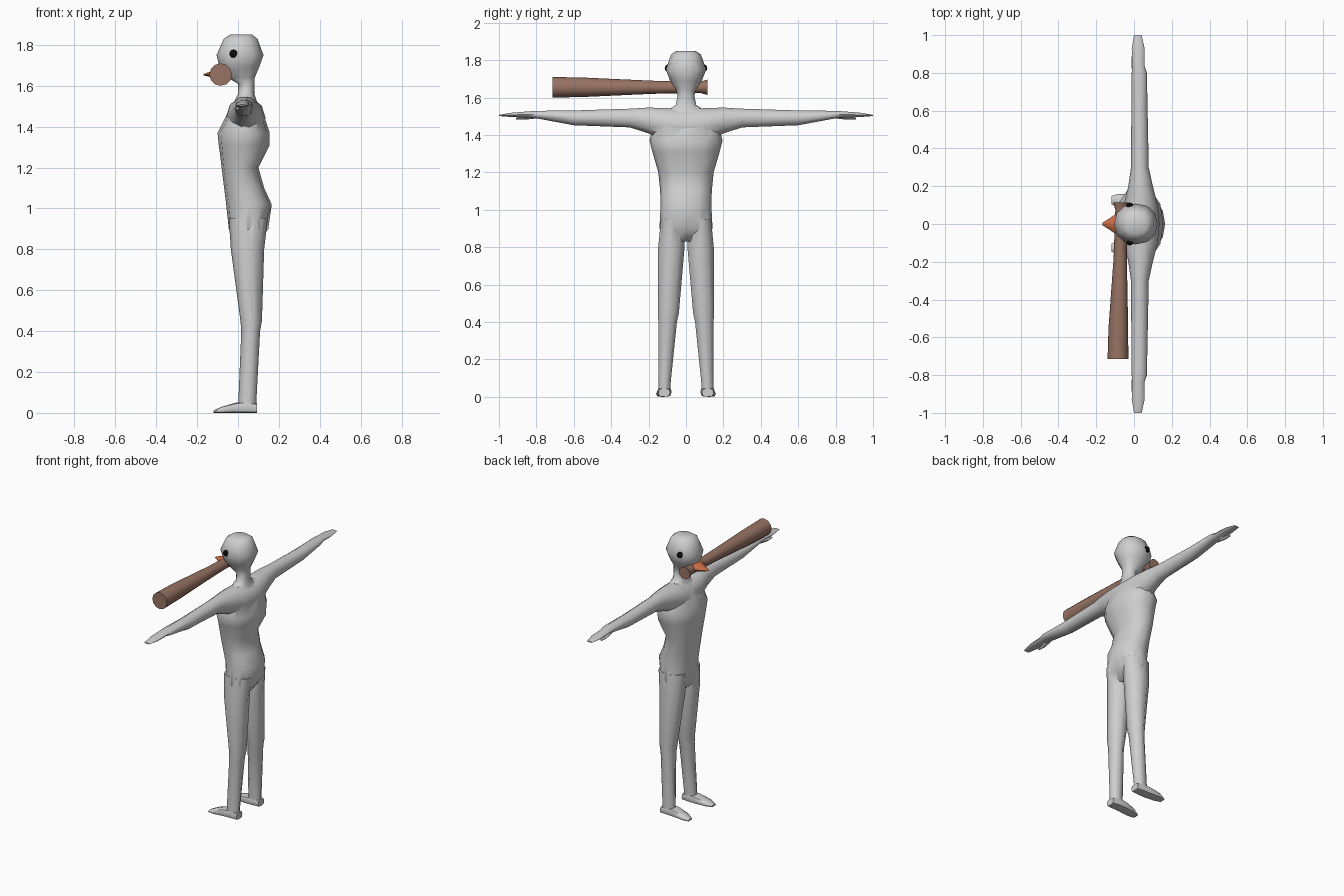
import bpy, bmesh, math
from mathutils import Vector

if "Cube" in bpy.data.objects:
    bpy.data.objects.remove(bpy.data.objects["Cube"])


def material(name, rgb):
    m = bpy.data.materials.new(name)
    m.diffuse_color = (*rgb, 1)
    m.use_nodes = True
    m.node_tree.nodes["Principled BSDF"].inputs["Base Color"].default_value = m.diffuse_color
    return m


GREY = material("light grey", (0.62, 0.62, 0.62))
BROWN = material("wood brown", (0.31, 0.17, 0.125))
ORANGE = material("beak orange", (0.60, 0.15, 0.06))
BLACK = material("eye black", (0.004, 0.004, 0.004))


def loft(name, mat, axis, sections, sides=12, power=1.0, angle=60):
    """Skin rings (pos, a_min, a_max, b_min, b_max) along an axis."""
    bm = bmesh.new()
    rings = []
    for pos, a0, a1, b0, b1 in sections:
        ring = []
        for i in range(sides):
            t = 2 * math.pi * i / sides
            c, s = math.cos(t), math.sin(t)
            c = math.copysign(abs(c) ** power, c)
            s = math.copysign(abs(s) ** power, s)
            a = (a0 + a1) / 2 + (a1 - a0) / 2 * c
            b = (b0 + b1) / 2 + (b1 - b0) / 2 * s
            co = {"x": (pos, a, b), "y": (a, pos, b), "z": (a, b, pos)}[axis]
            ring.append(bm.verts.new(co))
        rings.append(ring)
    for r0, r1 in zip(rings, rings[1:]):
        for i in range(sides):
            j = (i + 1) % sides
            bm.faces.new((r0[i], r0[j], r1[j], r1[i]))
    bm.faces.new(rings[0])
    bm.faces.new(rings[-1])
    bmesh.ops.recalc_face_normals(bm, faces=bm.faces)
    return finish(name, mat, bm, angle)


def finish(name, mat, bm, angle):
    me = bpy.data.meshes.new(name)
    bm.to_mesh(me)
    bm.free()
    me.materials.append(mat)
    ob = bpy.data.objects.new(name, me)
    bpy.context.collection.objects.link(ob)
    smooth(ob, angle)
    return ob


def smooth(ob, angle):
    bpy.ops.object.select_all(action="DESELECT")
    ob.select_set(True)
    bpy.context.view_layer.objects.active = ob
    bpy.ops.object.shade_smooth_by_angle(angle=math.radians(angle))


# Torso, neck and head: z, front x, back x, then half width
trunk = [
    (0.83, -0.02, 0.10, 0.06), (0.90, -0.045, 0.148, 0.142),
    (1.02, -0.058, 0.165, 0.136), (1.10, -0.068, 0.128, 0.138),
    (1.20, -0.080, 0.100, 0.148), (1.31, -0.094, 0.155, 0.180),
    (1.37, -0.100, 0.155, 0.195), (1.46, -0.055, 0.125, 0.175),
    (1.53, -0.015, 0.090, 0.100), (1.56, 0.000, 0.080, 0.055),
    (1.61, 0.000, 0.080, 0.045), (1.64, -0.050, 0.082, 0.053),
    (1.69, -0.090, 0.103, 0.085), (1.75, -0.105, 0.125, 0.108),
    (1.83, -0.070, 0.095, 0.080), (1.85, -0.040, 0.070, 0.050),
]
body = loft("body", GREY, "z", [(z, f, b, -w, w) for z, f, b, w in trunk], power=0.9)

# Both arms as one span through the shoulders: y, x range, z range
arm = [
    (0.0, -0.06, 0.135, 1.34, 1.545), (0.10, -0.055, 0.125, 1.36, 1.548),
    (0.20, -0.030, 0.100, 1.405, 1.55), (0.30, -0.016, 0.078, 1.438, 1.543),
    (0.60, -0.014, 0.072, 1.45, 1.533), (0.80, -0.012, 0.068, 1.488, 1.53),
    (0.84, -0.010, 0.055, 1.492, 1.527), (0.93, -0.012, 0.056, 1.495, 1.52),
    (1.0, 0.0, 0.040, 1.501, 1.508),
]
span = [(-y, *r) for y, *r in reversed(arm[1:])] + arm
parts = [loft("arms", GREY, "y", span, sides=10)]

# Legs, feet and thumbs: inner y to outer y, mirrored by side
leg = [
    (0.95, -0.045, 0.145, 0.012, 0.137), (0.80, -0.035, 0.128, 0.004, 0.152),
    (0.45, 0.012, 0.117, 0.035, 0.153), (0.40, 0.016, 0.108, 0.046, 0.150),
    (0.06, 0.002, 0.090, 0.082, 0.148), (0.02, 0.004, 0.088, 0.080, 0.150),
]
foot = [
    (0.092, 0.085, 0.148, 0.0, 0.045), (0.04, 0.077, 0.153, 0.0, 0.055),
    (-0.01, 0.077, 0.155, 0.0, 0.05), (-0.08, 0.086, 0.160, 0.0, 0.03),
    (-0.12, 0.105, 0.148, 0.0, 0.012),
]
for side, s in (("left", -1), ("right", 1)):
    def flip(a, b):
        return (a, b) if s > 0 else (-b, -a)
    parts.append(loft(side + "_leg", GREY, "z",
                      [(z, f, b, *flip(i, o)) for z, f, b, i, o in leg], sides=10))
    parts.append(loft(side + "_foot", GREY, "x",
                      [(x, *flip(i, o), lo, hi) for x, i, o, lo, hi in foot],
                      sides=8, power=0.6, angle=50))
    parts.append(loft(side + "_thumb", GREY, "y",
                      [(s * y, *r) for y, *r in [
                          (0.79, -0.010, 0.020, 1.488, 1.515),
                          (0.86, -0.014, 0.012, 1.480, 1.503),
                          (0.91, -0.010, 0.004, 1.482, 1.494)]], sides=6))

# Weld the limbs onto the body
for part in parts:
    mod = body.modifiers.new(part.name, "BOOLEAN")
    mod.operation, mod.solver, mod.object = "UNION", "EXACT", part
deps = bpy.context.evaluated_depsgraph_get()
body_mesh = bpy.data.meshes.new_from_object(body.evaluated_get(deps))
body.modifiers.clear()
body.data = body_mesh
for part in parts:
    bpy.data.objects.remove(part)
smooth(body, 60)

# Bat held across the mouth: y, centre x, radius
bat = [(-0.715, -0.085, 0.055), (-0.55, -0.083, 0.052), (-0.18, -0.073, 0.035),
       (0.075, -0.069, 0.030), (0.115, -0.069, 0.041)]
loft("bat", BROWN, "y",
     [(y, x - r, x + r, 1.655 - r, 1.655 + r) for y, x, r in bat], sides=12, angle=40)

# Beak tapering forward
loft("beak", ORANGE, "x",
     [(-0.04, -0.062, 0.062, 1.628, 1.70), (-0.09, -0.058, 0.058, 1.634, 1.69),
      (-0.13, -0.030, 0.030, 1.642, 1.672), (-0.168, -0.006, 0.006, 1.651, 1.657)],
     sides=8, angle=40)

# Round eyes on the sides of the head
for side, s in (("left", -1), ("right", 1)):
    bm = bmesh.new()
    bmesh.ops.create_uvsphere(bm, u_segments=10, v_segments=8, radius=0.02)
    bmesh.ops.translate(bm, verts=bm.verts, vec=Vector((-0.022, s * 0.094, 1.757)))
    finish(side + "_eye", BLACK, bm, 60)
